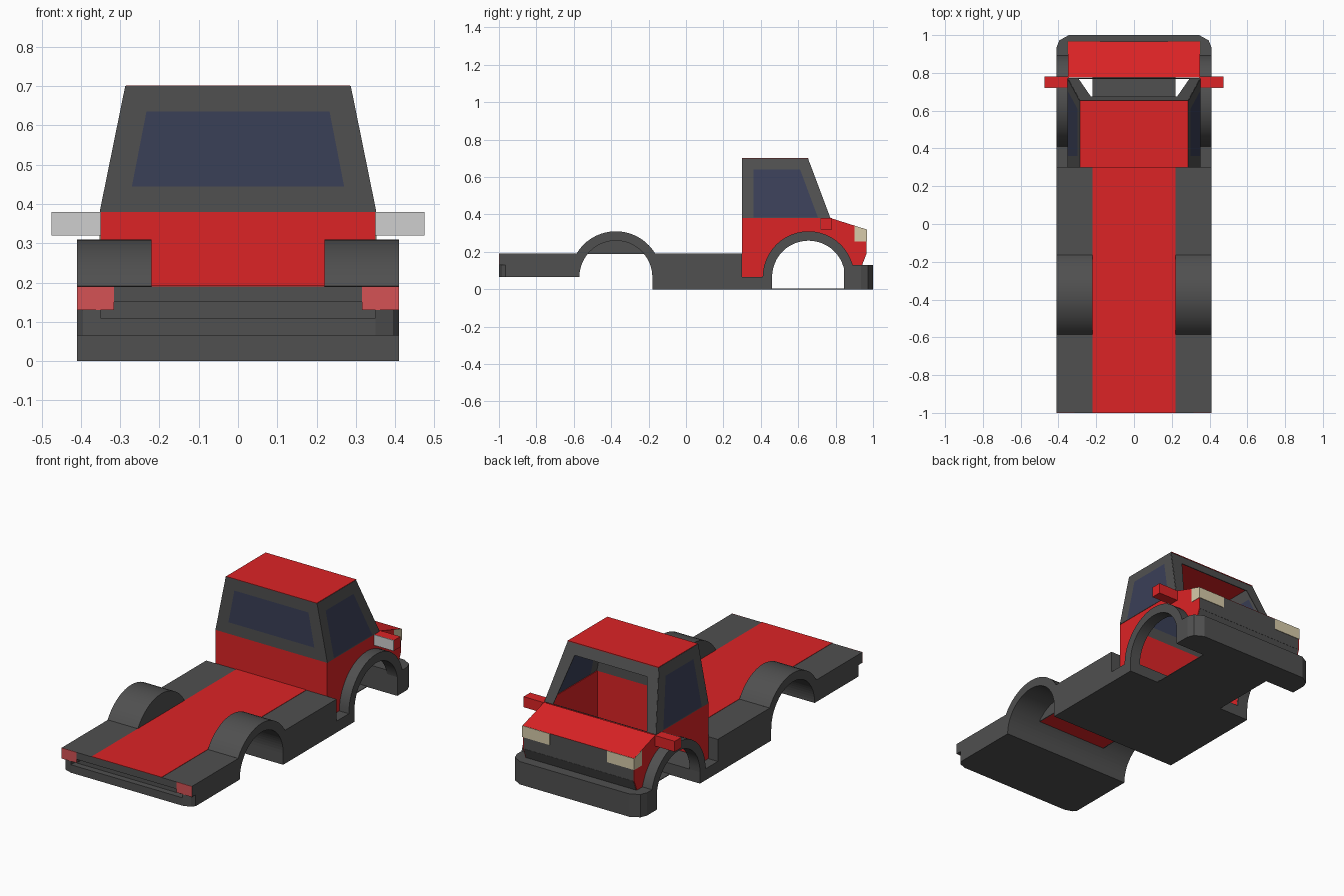
import bpy, bmesh
from math import sin, cos, radians

old = bpy.data.objects.get("Cube")
if old:
    bpy.data.objects.remove(old, do_unlink=True)


def material(name, r, g, b):
    m = bpy.data.materials.new(name)
    m.use_nodes = True
    m.diffuse_color = (r, g, b, 1)
    m.node_tree.nodes["Principled BSDF"].inputs["Base Color"].default_value = (r, g, b, 1)
    return m


RED = material("red paint", 0.72, 0.017, 0.019)
GREY = material("dark grey plastic", 0.08, 0.08, 0.08)
GLASS = material("navy glass", 0.042, 0.05, 0.095)
CREAM = material("cream lamp", 0.68, 0.6, 0.4)
PINK = material("tail lamp red", 0.66, 0.085, 0.09)
SILVER = material("mirror silver", 0.62, 0.62, 0.62)


def finish(name, bm, mats, thickness=0, mirror=False):
    bmesh.ops.recalc_face_normals(bm, faces=bm.faces)
    mesh = bpy.data.meshes.new(name)
    bm.to_mesh(mesh)
    bm.free()
    ob = bpy.data.objects.new(name, mesh)
    bpy.context.collection.objects.link(ob)
    for m in mats:
        mesh.materials.append(m)
    if thickness:
        s = ob.modifiers.new("Thickness", 'SOLIDIFY')
        s.thickness, s.offset = thickness, 0
    if mirror:
        ob.modifiers.new("Mirror", 'MIRROR')
    return ob


def prism(name, pts, axis, lo, hi, mat, mirror=False):
    """Extrude a flat outline along x (outline in y, z) or z (outline in x, y)."""
    bm = bmesh.new()
    place = (lambda p, d: (d, *p)) if axis == 'x' else (lambda p, d: (*p, d))
    a = [bm.verts.new(place(p, lo)) for p in pts]
    b = [bm.verts.new(place(p, hi)) for p in pts]
    bm.faces.new(a)
    bm.faces.new(b[::-1])
    for i in range(len(pts)):
        j = (i + 1) % len(pts)
        bm.faces.new((a[i], b[i], b[j], a[j]))
    return finish(name, bm, [mat], mirror=mirror)


def box(name, x, y, z, mat, mirror=False):
    return prism(name, [(x[0], y[0]), (x[1], y[0]), (x[1], y[1]), (x[0], y[1])],
                 'z', z[0], z[1], mat, mirror)


def sheet(name, pts, mat, mirror=False):
    bm = bmesh.new()
    bm.faces.new([bm.verts.new(p) for p in pts])
    return finish(name, bm, [mat], 0.004, mirror)


def framed(name, outer, inner, glazed=True, mirror=False):
    """Window frame between two matching four-sided loops, with a pane."""
    bm = bmesh.new()
    o = [bm.verts.new(p) for p in outer]
    n = [bm.verts.new(p) for p in inner]
    for i in range(4):
        j = (i + 1) % 4
        bm.faces.new((o[i], o[j], n[j], n[i]))
    if glazed:
        bm.faces.new(n).material_index = 1
    return finish(name, bm, [GREY, GLASS], 0.004, mirror)


def arc(cy, r, start, end, steps=18):
    span = [radians(start + (end - start) * i / steps) for i in range(steps + 1)]
    return [(cy + r * cos(t), AXLE + r * sin(t)) for t in span]


def smooth(ob):
    bpy.ops.object.select_all(action='DESELECT')
    ob.select_set(True)
    bpy.context.view_layer.objects.active = ob
    bpy.ops.object.shade_smooth_by_angle(angle=radians(30))


AXLE, REAR, FRONT = 0.065, -0.375, 0.655      # wheel centre height and positions
WELL, LIP = 0.195, 0.245                      # inner and outer arch radii
BED, W, CAB, TUB = 0.19, 0.41, 0.35, 0.22     # bed height and half widths

# Lower body either side of the rear wheel tunnel
prism("rear_bed", [(-0.965, AXLE)] + arc(REAR, WELL, 180, 140.1, 8) + [(-0.965, BED)],
      'x', -W, W, GREY)
prism("middle_bed", [(REAR + WELL, 0)] + arc(REAR, WELL, 0, 39.9, 8)
      + [(0.3, BED), (0.3, AXLE), (FRONT - WELL, AXLE), (FRONT - WELL, 0)], 'x', -W, W, GREY)
box("bed_floor", (-TUB, TUB), (-1, 0.3), (BED, BED + 0.002), RED)
box("cab_floor", (-TUB, TUB), (FRONT - WELL, 0.86), (0, 0.004), GREY)

# Wheel arches
smooth(prism("rear_arch", arc(REAR, LIP, 31, 149) + arc(REAR, WELL, 149, 31),
             'x', TUB, W, GREY, True))
prism("rear_arch_wall", arc(REAR, LIP - 0.01, 32, 148), 'x', TUB, TUB + 0.005, GREY, True)
smooth(prism("front_arch", arc(FRONT, LIP, 0, 180, 24) + arc(FRONT, WELL, 180, 0, 24),
             'x', CAB - 0.005, W, GREY, True))

# Front bumper
half = [(W, 0.845), (W, 0.935), (0.395, 0.972), (0.345, 1.0)]
prism("front_bumper", half + [(-x, y) for x, y in half[::-1]], 'z', 0, 0.13, GREY)

# Tail: bumper with cut corners, slot, upper rail and lamps
half = [(W, -0.965), (0.395, -0.985), (CAB, -1)]
prism("rear_bumper", half + [(-x, y) for x, y in half[::-1]], 'z', AXLE, 0.11, GREY)
prism("rear_bumper_corner", half + [(CAB, -0.965)], 'z', 0.11, 0.13, GREY, True)
box("tail_rail", (-0.315, 0.315), (-1, -0.965), (0.15, BED), GREY)
box("tail_lamp_housing", (0.315, W), (-0.997, -0.965), (0.13, BED), GREY, True)
box("tail_lamp", (0.315, W), (-1, -0.997), (0.13, BED), PINK, True)

# Cab shell
prism("cab_side", [(0.3, AXLE)] + arc(FRONT, WELL + 0.008, 180, 0, 24)
      + [(0.9, AXLE), (0.94, 0.13), (0.965, 0.19), (0.965, 0.32), (0.77, 0.38), (0.3, 0.38)],
      'x', CAB - 0.006, CAB, RED, True)


def across(name, y0, z0, y1, z1, w0, w1, mat):
    return sheet(name, [(-w0, y0, z0), (w0, y0, z0), (w1, y1, z1), (-w1, y1, z1)], mat)


TOP = 0.285
across("cab_back", 0.302, AXLE, 0.302, 0.38, CAB, CAB, RED)
across("hood", 0.775, 0.378, 0.965, 0.318, CAB, CAB, RED)
across("roof", 0.3, 0.7, 0.655, 0.7, TOP, TOP, RED)
across("grille", 0.963, 0.19, 0.963, 0.318, 0.345, 0.345, GREY)
across("grille_lower", 0.938, 0.125, 0.963, 0.19, 0.345, 0.345, GREY)

# Headlamps wrapping round the corners
box("headlamp", (0.18, CAB), (0.963, 0.968), (0.255, 0.319), CREAM, True)
prism("headlamp_side", [(0.9, 0.255), (0.968, 0.255), (0.968, 0.319), (0.9, 0.34)],
      'x', CAB - 0.002, CAB + 0.002, CREAM, True)


# Windows: side panes lean inwards with the cab
def lean(y, z):
    return (CAB - (z - 0.38) * (CAB - TOP) / 0.32, y, z)


framed("side_window", [lean(0.3, 0.38), lean(0.77, 0.38), lean(0.65, 0.7), lean(0.3, 0.7)],
       [lean(0.36, 0.384), lean(0.705, 0.384), lean(0.61, 0.64), lean(0.36, 0.64)], mirror=True)


def trapezoid(y0, z0, w0, y1, z1, w1):
    return [(-w0, y0, z0), (w0, y0, z0), (w1, y1, z1), (-w1, y1, z1)]


framed("rear_window", trapezoid(0.302, 0.38, CAB, 0.302, 0.7, TOP),
       trapezoid(0.302, 0.445, 0.27, 0.302, 0.635, 0.233))
framed("windscreen_frame", trapezoid(0.77, 0.38, CAB, 0.65, 0.7, TOP),
       trapezoid(0.769, 0.383, 0.295, 0.6725, 0.64, 0.228), glazed=False)

# Door mirrors
box("door_mirror", (CAB - 0.003, 0.475), (0.723, 0.78), (0.32, 0.38), RED, True)
box("mirror_glass", (CAB, 0.475), (0.72, 0.723), (0.32, 0.38), SILVER, True)
